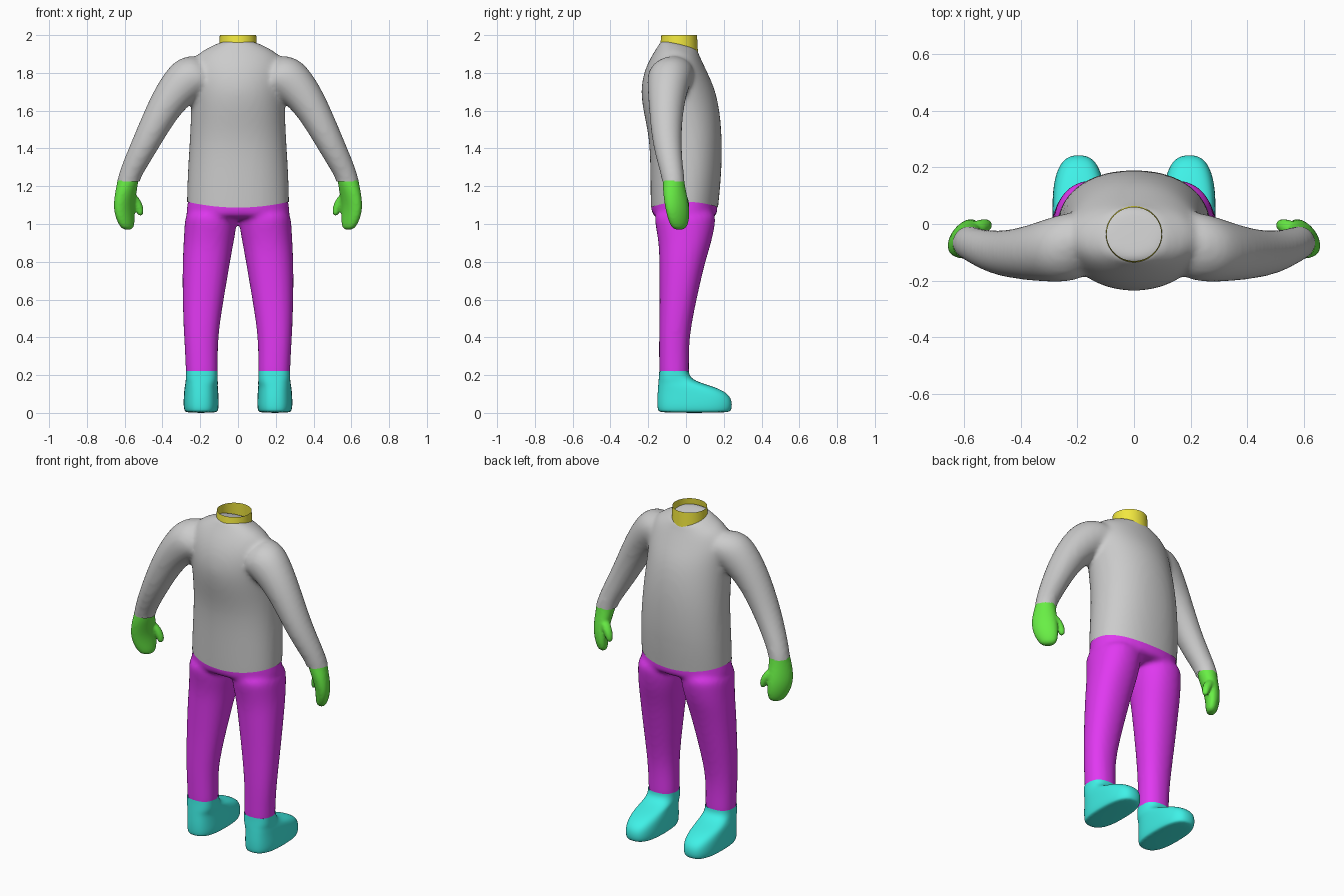
import bpy, bmesh, math

if "Cube" in bpy.data.objects:
    bpy.data.objects.remove(bpy.data.objects["Cube"])


def material(name, rgb):
    m = bpy.data.materials.new(name)
    m.diffuse_color = (*rgb, 1)
    m.use_nodes = True
    m.node_tree.nodes["Principled BSDF"].inputs["Base Color"].default_value = m.diffuse_color
    return m


PURPLE = material("purple", (0.75, 0.04, 0.88))
GREEN = material("green", (0.14, 0.86, 0.06))
TEAL = material("teal", (0.05, 0.88, 0.80))
YELLOW = material("yellow", (0.88, 0.80, 0.05))


def ring(cx, cy, z, hx, hy, tx=0, ty=0, n=2.0, rot=0, seg=24):
    """Superellipse section; tx / ty slope it along x / y, rot turns it about z."""
    pts = []
    for i in range(seg):
        a = 2 * math.pi * i / seg
        c, s = math.cos(a), math.sin(a)
        u = hx * math.copysign(abs(c) ** (2 / n), c)
        v = hy * math.copysign(abs(s) ** (2 / n), s)
        x = u * math.cos(rot) - v * math.sin(rot)
        y = u * math.sin(rot) + v * math.cos(rot)
        pts.append((cx + x, cy + y, z + tx * x + ty * y))
    return pts


def loft(bm, rings, side=1, cap_start=True, cap_end=True):
    loops = [[bm.verts.new((x * side, y, z)) for x, y, z in r] for r in rings]
    for a, b in zip(loops, loops[1:]):
        for i in range(len(a)):
            j = (i + 1) % len(a)
            bm.faces.new((a[i], a[j], b[j], b[i]))
    if cap_start:
        bm.faces.new(loops[0])
    if cap_end:
        bm.faces.new(loops[-1])


def finish(bm, name, mat=None, voxel=0, smooth=8, subsurf=2):
    """Round the lofts, melt them into one skin when voxel is set, and bake."""
    bmesh.ops.recalc_face_normals(bm, faces=bm.faces)
    for f in bm.faces:
        f.smooth = True
    me = bpy.data.meshes.new(name)
    bm.to_mesh(me)
    bm.free()
    ob = bpy.data.objects.new(name, me)
    bpy.context.collection.objects.link(ob)
    ob.modifiers.new("round", 'SUBSURF').levels = subsurf
    if voxel:
        r = ob.modifiers.new("melt", 'REMESH')
        r.mode = 'VOXEL'
        r.voxel_size = voxel
        r.use_smooth_shade = True
        s = ob.modifiers.new("relax", 'SMOOTH')
        s.factor, s.iterations = 0.5, smooth
    dg = bpy.context.evaluated_depsgraph_get()
    baked = bpy.data.meshes.new_from_object(ob.evaluated_get(dg))
    ob.modifiers.clear()
    ob.data = baked
    baked.materials.clear()
    if mat:
        baked.materials.append(mat)
    return ob


def trim(ob, z, remove):
    """Slice at height z and drop the faces for which remove(centre) is true."""
    bm = bmesh.new()
    bm.from_mesh(ob.data)
    bmesh.ops.bisect_plane(bm, geom=bm.verts[:] + bm.edges[:] + bm.faces[:],
                           plane_co=(0, 0, z), plane_no=(0, 0, 1))
    gone = [f for f in bm.faces if remove(f.calc_center_median())]
    bmesh.ops.delete(bm, geom=gone, context='FACES')
    bm.to_mesh(ob.data)
    bm.free()


# Sweater: torso and two sleeves melted together
bm = bmesh.new()
loft(bm, [ring(0, *r) for r in (
    (-.012, 1.00, .272, .170, 0, 0, 2.2), (-.010, 1.10, .274, .178, 0, 0, 2.2),
    (0, 1.25, .270, .190, 0, 0, 2.2), (0, 1.45, .257, .193, 0, 0, 2.2),
    (-.024, 1.60, .250, .205, 0, 0, 2.1), (-.045, 1.72, .252, .199),
    (-.052, 1.82, .258, .164, 0, -.08), (-.045, 1.895, .225, .124, 0, -.15),
    (-.040, 1.925, .170, .106, 0, -.2), (-.036, 1.948, .120, .098, 0, -.24),
    (-.036, 1.957, .095, .085, 0, -.24))])
for side in (1, -1):
    loft(bm, [ring(*r) for r in (
        (.150, -.060, 1.800, .050, .110, 2.0), (.210, -.078, 1.790, .073, .122, 1.33),
        (.265, -.088, 1.772, .092, .120, .88), (.377, -.105, 1.650, .081, .095, .54),
        (.480, -.105, 1.445, .066, .079, .54), (.555, -.080, 1.300, .056, .066, .5),
        (.583, -.066, 1.230, .060, .060, .1), (.590, -.062, 1.150, .060, .060))], side)
sweater = finish(bm, "sweater", None, voxel=.013, smooth=10)
trim(sweater, 1.225, lambda c: c.z < 1.225 and abs(c.x) > .4)
trim(sweater, 1.12, lambda c: c.z < 1.12)
for v in sweater.data.vertices:          # hem dips at front and back
    if v.co.z < 1.25 and abs(v.co.x) < .28:
        v.co.z -= .033 * (1 - (v.co.x / .28) ** 2) * (1.25 - v.co.z) / .13

# Trousers: hips and two legs melted together
bm = bmesh.new()
loft(bm, [ring(0, *r, n=2.2) for r in (
    (-.010, 1.18, .262, .176), (-.010, 1.12, .267, .176),
    (-.008, 1.07, .276, .177), (-.006, 1.02, .280, .168))])
for side in (1, -1):
    loft(bm, [ring(*r, n=2.2) for r in (
        (.142, -.006, 1.09, .134, .170), (.144, -.004, 1.00, .140, .160),
        (.156, -.005, .90, .133, .140), (.168, -.020, .80, .127, .122),
        (.185, -.042, .60, .110, .098), (.197, -.064, .40, .090, .080),
        (.191, -.063, .25, .086, .080), (.191, -.063, .12, .086, .080))], side)
trousers = finish(bm, "trousers", PURPLE, voxel=.013, smooth=7)
trim(trousers, .22, lambda c: c.z < .22)
trim(trousers, 1.13, lambda c: c.z > 1.13)

for side, label in ((1, "right"), (-1, "left")):
    # Mitten with a separate thumb
    bm = bmesh.new()
    turn = math.radians(-53)
    loft(bm, [ring(*r, rot=turn) for r in (
        (.577, -.068, 1.290, .056, .055), (.582, -.066, 1.230, .057, .055),
        (.592, -.062, 1.180, .067, .051), (.604, -.048, 1.100, .075, .044),
        (.599, -.041, 1.040, .069, .039), (.590, -.037, .998, .056, .033),
        (.584, -.036, .968, .034, .022))], side)
    loft(bm, [ring(*r, seg=12) for r in (
        (.580, -.030, 1.170, .030, .028), (.546, -.012, 1.130, .031, .028),
        (.525, -.005, 1.090, .025, .025), (.517, -.004, 1.060, .019, .020),
        (.517, -.004, 1.042, .011, .012))], side)
    glove = finish(bm, label + "_glove", GREEN, voxel=.007, smooth=6)
    trim(glove, 1.23, lambda c: c.z > 1.23)

    # Shoe: stacked soles rising into the ankle (heel y, toe y, height, half width)
    bm = bmesh.new()
    loft(bm, [ring(.195 if z < .15 else .192, (heel + toe) / 2, z, hx, (toe - heel) / 2, n=2.6)
              for heel, toe, z, hx in (
        (-.138, .225, 0, .080), (-.150, .240, .012, .090), (-.153, .246, .040, .094),
        (-.153, .240, .080, .093), (-.151, .208, .112, .091), (-.149, .150, .138, .088),
        (-.147, .075, .160, .086), (-.145, .033, .180, .085), (-.143, .018, .203, .084),
        (-.142, .016, .222, .084))], side, cap_end=False)
    finish(bm, label + "_shoe", TEAL, subsurf=2)

# Neck: open tube, cut lower at the chest side
bm = bmesh.new()
rim = ring(0, -.036, 2.0, .097, .095, seg=32)
base = ring(0, -.036, 1.932, .101, .100, ty=-.27, seg=32)
loft(bm, [base, rim], cap_start=False, cap_end=False)
finish(bm, "neck", YELLOW, subsurf=1)
